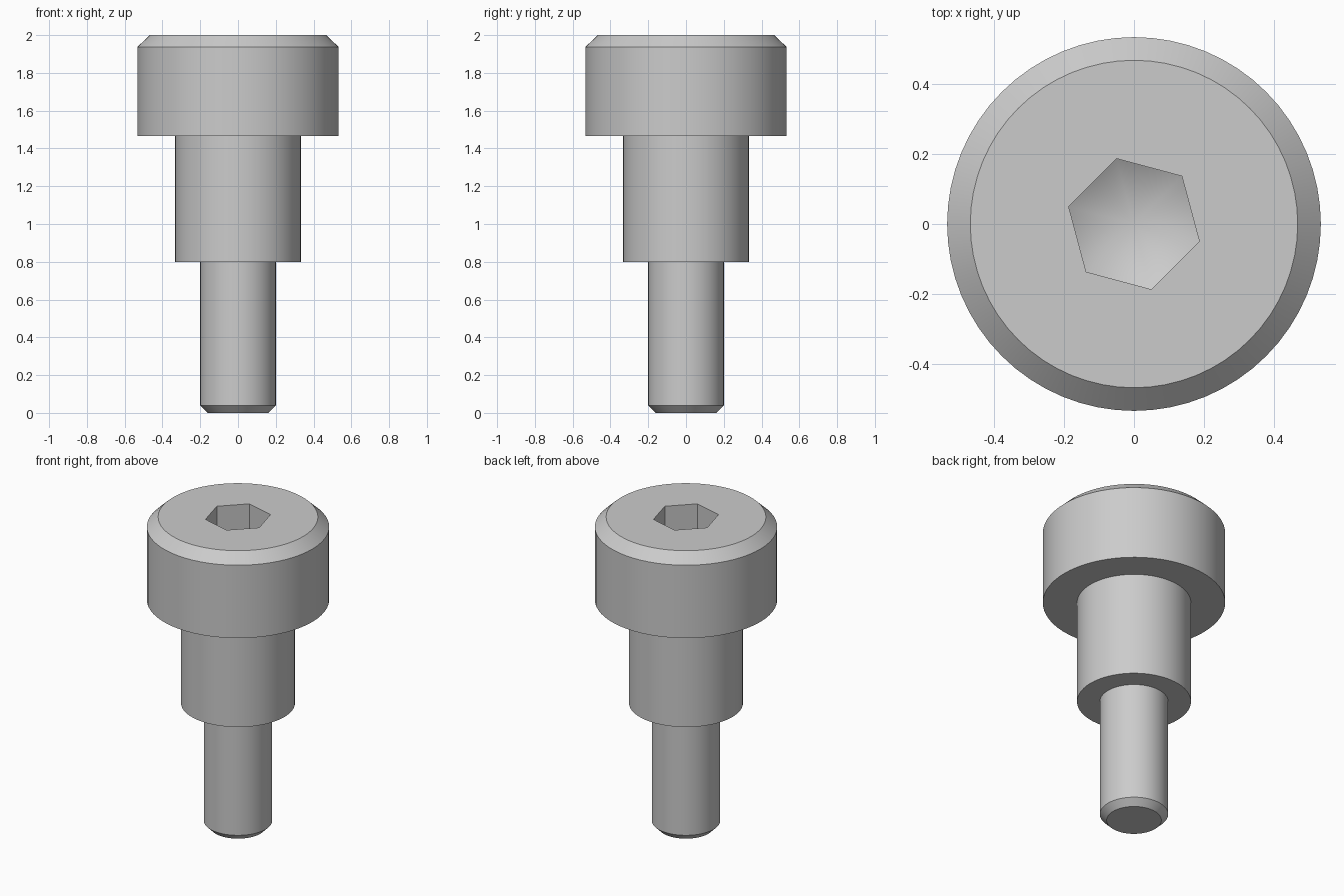
import bpy
import bmesh
from math import cos, sin, pi, tan, radians

cube = bpy.data.objects.get("Cube")
if cube:
    bpy.data.objects.remove(cube, do_unlink=True)

SEGMENTS = 64
TOP = 2.0
HEX_RADIUS = 0.193
HEX_TURN = radians(45)
SIDE_STEPS = 6           # points along each side of the socket
SOCKET_DEPTH = 0.267
FLOOR_SLOPE = tan(radians(30))

# Radius and height, from the tip to the top of the head
PROFILE = [(0.16, 0), (0.2, 0.04), (0.2, 0.8), (0.333, 0.8),
           (0.333, 1.467), (0.533, 1.467), (0.533, 1.937), (0.467, TOP)]

steel = bpy.data.materials.new("grey steel")
steel.use_nodes = True
grey = (0.6, 0.6, 0.6, 1)
steel.diffuse_color = grey
steel.node_tree.nodes["Principled BSDF"].inputs["Base Color"].default_value = grey

bm = bmesh.new()


def circle(radius, z):
    angles = [2 * pi * i / SEGMENTS for i in range(SEGMENTS)]
    return [bm.verts.new((radius * cos(a), radius * sin(a), z)) for a in angles]


def bridge(lower, upper):
    n = len(lower)
    for i in range(n):
        j = (i + 1) % n
        bm.faces.new((lower[i], lower[j], upper[j], upper[i]))


def hex_outline():
    points = []
    for k in range(6):
        a, b = (HEX_TURN + (k + d) * pi / 3 for d in (0, 1))
        for s in range(SIDE_STEPS):
            t = s / SIDE_STEPS
            points.append((HEX_RADIUS * (cos(a) * (1 - t) + cos(b) * t),
                           HEX_RADIUS * (sin(a) * (1 - t) + sin(b) * t)))
    return points


# Turned body: tip, thread, shoulder and head
rings = [circle(r, z) for r, z in PROFILE]
for lower, upper in zip(rings, rings[1:]):
    bridge(lower, upper)
bm.faces.new(list(reversed(rings[0])))

# Hexagonal socket with a conical drilled floor
outline = hex_outline()
floor_z = TOP - SOCKET_DEPTH
apex_z = floor_z - HEX_RADIUS * FLOOR_SLOPE
mouth = [bm.verts.new((x, y, TOP)) for x, y in outline]
floor = [bm.verts.new((x, y, apex_z + (x * x + y * y) ** 0.5 * FLOOR_SLOPE))
         for x, y in outline]
bridge(mouth, floor)
apex = bm.verts.new((0, 0, apex_z))
for i, v in enumerate(floor):
    bm.faces.new((v, floor[(i + 1) % len(floor)], apex))

# Flat top of the head around the socket
rim_edges = [bm.edges.get((loop[i - 1], loop[i]))
             for loop in (rings[-1], mouth) for i in range(len(loop))]
bmesh.ops.triangle_fill(bm, use_beauty=True, edges=rim_edges, normal=(0, 0, 1))
bmesh.ops.recalc_face_normals(bm, faces=bm.faces)

mesh = bpy.data.meshes.new("shoulder_screw")
bm.to_mesh(mesh)
bm.free()
mesh.materials.append(steel)
screw = bpy.data.objects.new("shoulder_screw", mesh)
bpy.context.collection.objects.link(screw)

# Smooth round sides with crisp edges
bpy.ops.object.select_all(action='DESELECT')
screw.select_set(True)
bpy.context.view_layer.objects.active = screw
bpy.ops.object.shade_smooth_by_angle(angle=radians(25))
